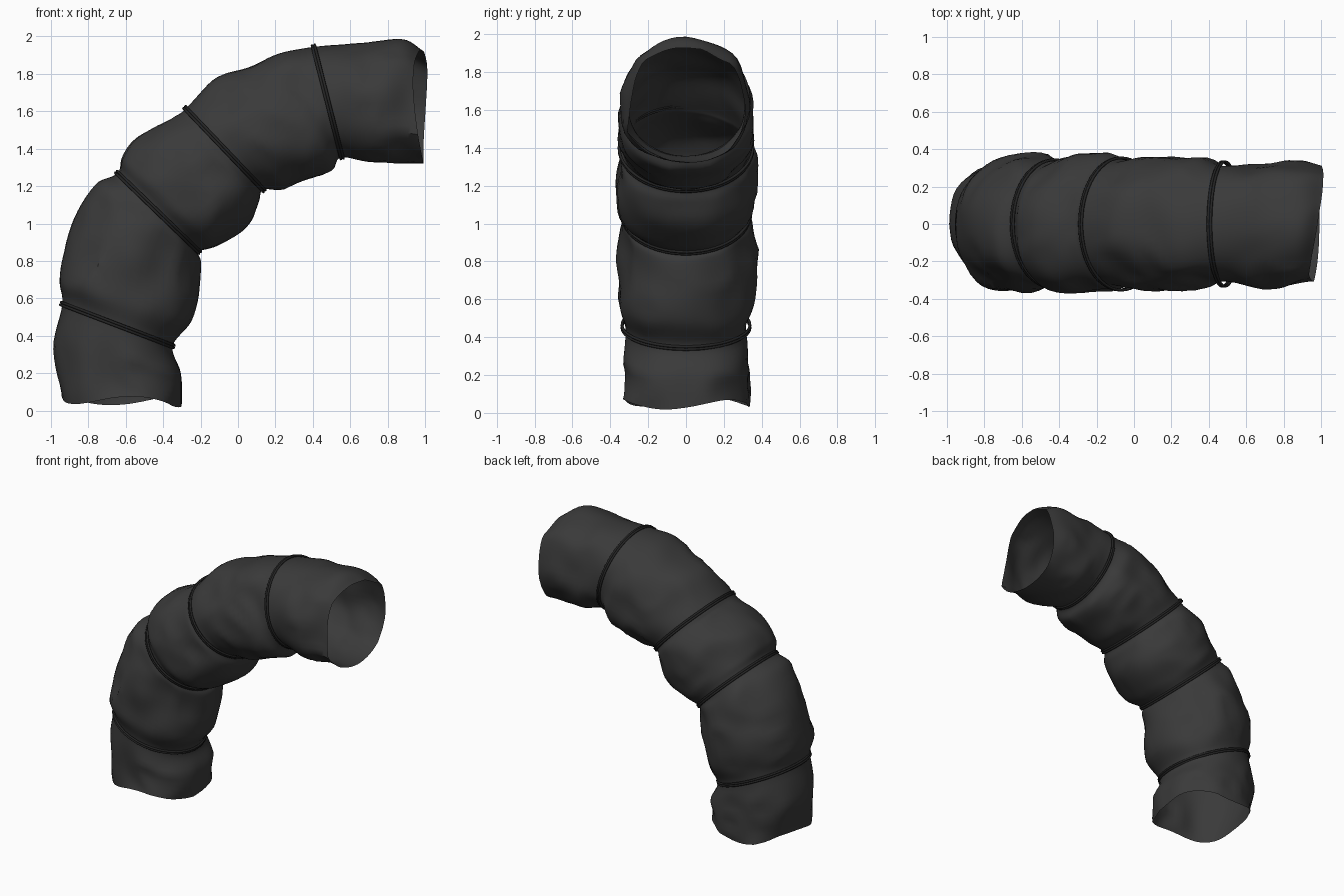
import bpy
import bmesh
import math
from mathutils import Vector, noise

if "Cube" in bpy.data.objects:
    bpy.data.objects.remove(bpy.data.objects["Cube"])


def make_material(name, grey):
    mat = bpy.data.materials.new(name)
    mat.use_nodes = True
    colour = (grey, grey, grey, 1)
    mat.diffuse_color = colour
    bsdf = mat.node_tree.nodes["Principled BSDF"]
    bsdf.inputs["Base Color"].default_value = colour
    bsdf.inputs["Roughness"].default_value = 0.8
    return mat


cloth = make_material("dark grey cloth", 0.042)
wire = make_material("near black wire", 0.018)

# Hose sections: outer x, z, inner x, z, half depth, tied (1 where a wire sits)
STATIONS = [
    (-0.95, 0.05, -0.30, 0.03, 0.33, 0),
    (-0.99, 0.33, -0.31, 0.20, 0.335, 0),
    (-0.94, 0.57, -0.35, 0.345, 0.315, 1),
    (-0.955, 0.72, -0.25, 0.48, 0.36, 0),
    (-0.89, 0.98, -0.21, 0.68, 0.365, 0),
    (-0.76, 1.20, -0.20, 0.80, 0.34, 0),
    (-0.645, 1.27, -0.21, 0.85, 0.32, 1),
    (-0.62, 1.36, -0.10, 0.88, 0.35, 0),
    (-0.53, 1.47, 0.04, 0.98, 0.365, 0),
    (-0.34, 1.57, 0.11, 1.11, 0.35, 0),
    (-0.28, 1.615, 0.135, 1.18, 0.33, 1),
    (-0.13, 1.76, 0.25, 1.18, 0.345, 0),
    (0.04, 1.83, 0.37, 1.24, 0.36, 0),
    (0.22, 1.91, 0.50, 1.29, 0.34, 0),
    (0.405, 1.945, 0.555, 1.355, 0.31, 1),
    (0.65, 1.965, 0.73, 1.315, 0.335, 0),
    (0.87, 1.985, 0.88, 1.315, 0.325, 0),
    (0.975, 1.93, 0.985, 1.32, 0.32, 0),
]
SIDES, STEPS = 56, 6


def section_at(index, t):
    """Catmull-Rom blend between neighbouring stations."""
    last = len(STATIONS) - 1
    quad = [STATIONS[min(max(index + k, 0), last)] for k in (-1, 0, 1, 2)]
    return [b + 0.5 * t * (c - a + t * (2 * a - 5 * b + 4 * c - d
            + t * (3 * (b - c) + d - a))) for a, b, c, d in zip(*quad)]


def rounded(value, power):
    return math.copysign(abs(value) ** power, value)


def ellipse_point(sec, angle, power=1.0):
    outer, inner = Vector((sec[0], 0, sec[1])), Vector((sec[2], 0, sec[3]))
    arm = (outer - inner) / 2
    depth = Vector((0, sec[4], 0))
    offset = arm * rounded(math.cos(angle), power) + depth * rounded(math.sin(angle), power)
    return (outer + inner) / 2 + offset, offset.normalized()


# Crumpled cloth hose, open at both ends
sections = [section_at(i, s / STEPS) for i in range(len(STATIONS) - 1) for s in range(STEPS)]
sections.append(list(STATIONS[-1]))
bm = bmesh.new()
rows = []
for n, sec in enumerate(sections):
    row = []
    bottom_edge = max(0, 1 - n / STEPS)
    top_edge = max(0, 1 - (len(sections) - 1 - n) / (2 * STEPS))
    slack = 1 - 0.8 * min(max(sec[5], 0), 1)
    for k in range(SIDES):
        angle = 2 * math.pi * k / SIDES
        co, out = ellipse_point(sec, angle, 0.92)
        # Broad dents plus long shallow folds
        dent = noise.noise(co * 3.2 + Vector((4, 1, 7)))
        fold = abs(noise.noise(co * 5 + Vector((2, 9, 3))))
        side = 0.35 + 0.65 * abs(math.sin(angle))
        co += out * slack * side * (0.045 * dent - 0.035 * fold + 0.008)
        # Ragged hems
        co.z += bottom_edge * (0.025 * math.sin(3 * angle + 0.6) + 0.012)
        co.x += top_edge * (0.03 * math.sin(angle) - 0.015 * math.cos(2 * angle + 2))
        row.append(bm.verts.new(co))
    rows.append(row)
for low, high in zip(rows, rows[1:]):
    for k in range(SIDES):
        j = (k + 1) % SIDES
        bm.faces.new((low[k], high[k], high[j], low[j]))
mesh = bpy.data.meshes.new("cloth_hose")
bm.to_mesh(mesh)
bm.free()
mesh.materials.append(cloth)
hose = bpy.data.objects.new("cloth_hose", mesh)
bpy.context.collection.objects.link(hose)
bpy.context.view_layer.objects.active = hose
hose.select_set(True)
bpy.ops.object.shade_smooth_by_angle(angle=math.radians(40))


# Double wire ties around the pinched sections
def wire_tie(name, sec):
    curve = bpy.data.curves.new(name, "CURVE")
    curve.dimensions = "3D"
    curve.bevel_depth = 0.008
    curve.bevel_resolution = 1
    axis = Vector((sec[1] - sec[3], 0, sec[2] - sec[0])).normalized()
    loose = list(sec)
    loose[4] += 0.015
    for shift in (-0.007, 0.007):
        spline = curve.splines.new("POLY")
        spline.points.add(SIDES - 1)
        spline.use_cyclic_u = True
        for k, point in enumerate(spline.points):
            co, out = ellipse_point(loose, 2 * math.pi * k / SIDES)
            point.co = (*(co + out * 0.008 + axis * shift), 1)
    curve.materials.append(wire)
    tie = bpy.data.objects.new(name, curve)
    bpy.context.collection.objects.link(tie)


for number, sec in enumerate([s for s in STATIONS if s[5]], 1):
    wire_tie(f"wire_tie_{number}", sec)
